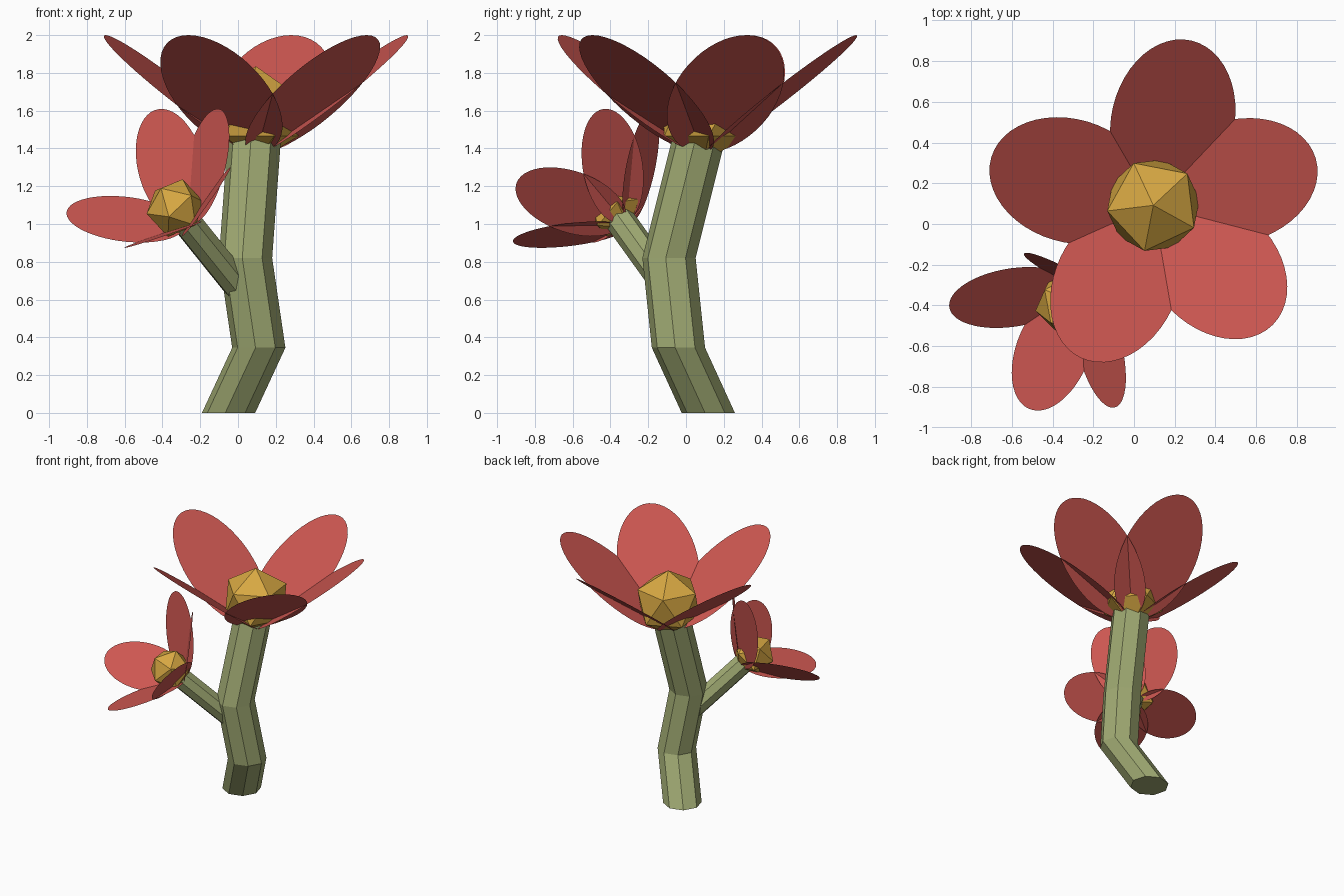
import bpy, bmesh, math
from mathutils import Vector, Matrix

if "Cube" in bpy.data.objects:
    bpy.data.objects.remove(bpy.data.objects["Cube"])


def material(name, color):
    m = bpy.data.materials.new(name)
    m.diffuse_color = (*color, 1)
    m.use_nodes = True
    m.node_tree.nodes["Principled BSDF"].inputs["Base Color"].default_value = m.diffuse_color
    return m


GREEN = material("stem_green", (0.35, 0.40, 0.17))
RED = material("petal_red", (0.61, 0.095, 0.082))
GOLD = material("centre_gold", (0.68, 0.39, 0.055))


def finish(name, bm, mat):
    bmesh.ops.recalc_face_normals(bm, faces=bm.faces)
    mesh = bpy.data.meshes.new(name)
    bm.to_mesh(mesh)
    bm.free()
    mesh.materials.append(mat)
    ob = bpy.data.objects.new(name, mesh)
    bpy.context.collection.objects.link(ob)


def tube(name, path, radius, tilt=Matrix.Identity(3), sides=8, phase=-7):
    """Capped faceted tube with every ring in the same plane."""
    bm = bmesh.new()
    rings = []
    for p in path:
        ring = []
        for i in range(sides):
            a = math.radians(phase) + math.tau * i / sides
            offset = tilt @ Vector((radius * math.cos(a), radius * math.sin(a), 0))
            ring.append(bm.verts.new(Vector(p) + offset))
        rings.append(ring)
    for lo, hi in zip(rings, rings[1:]):
        for i in range(sides):
            j = (i + 1) % sides
            bm.faces.new((lo[i], lo[j], hi[j], hi[i]))
    bm.faces.new(rings[0][::-1])
    bm.faces.new(rings[-1])
    finish(name, bm, GREEN)


def turn_to(axis):
    return Vector((0, 0, 1)).rotation_difference(Vector(axis)).to_matrix()


def flower(name, centre, axis, scale, angles):
    """Icosahedron centre with flat oval petals opening around the axis."""
    place = Matrix.Translation(centre) @ turn_to(axis).to_4x4() @ Matrix.Scale(scale, 4)
    bm = bmesh.new()
    bmesh.ops.create_icosphere(bm, subdivisions=1, radius=0.255,
                               matrix=place @ Matrix.Rotation(math.radians(43), 4, 'Z'))
    finish(name + "_centre", bm, GOLD)
    for n, angle in enumerate(angles, 1):
        spin = place @ Matrix.Rotation(math.radians(angle), 4, 'Z')
        bm = bmesh.new()
        verts = []
        for i in range(48):
            t = math.tau * i / 48
            local = Vector((0.425 + 0.405 * math.cos(t), 0.302 * math.sin(t),
                            0.108 + 0.312 * math.cos(t)))
            verts.append(bm.verts.new(spin @ local))
        bm.faces.new(verts)
        finish(f"{name}_petal_{n}", bm, RED)


# Bent main stem with level rings
tube("main_stem", [(-0.05, 0.118, 0), (0.11, -0.04, 0.345),
                   (0.04, -0.09, 0.82), (0.09, 0.08, 1.5)], 0.142)

# Side branch
start, end = Vector((0.01, -0.09, 0.66)), Vector((-0.332, -0.395, 1.085))
tube("side_branch", [start, end], 0.08, turn_to(end - start))

# Flowers
flower("main_flower", (0.095, 0.092, 1.58), (0, 0, 1), 1.0, [77, 163.5, 244.5, 315, 16])
flower("side_flower", end, (-0.48, -0.58, 0.66), 0.62, [77, 172, 251, 317, 24])
